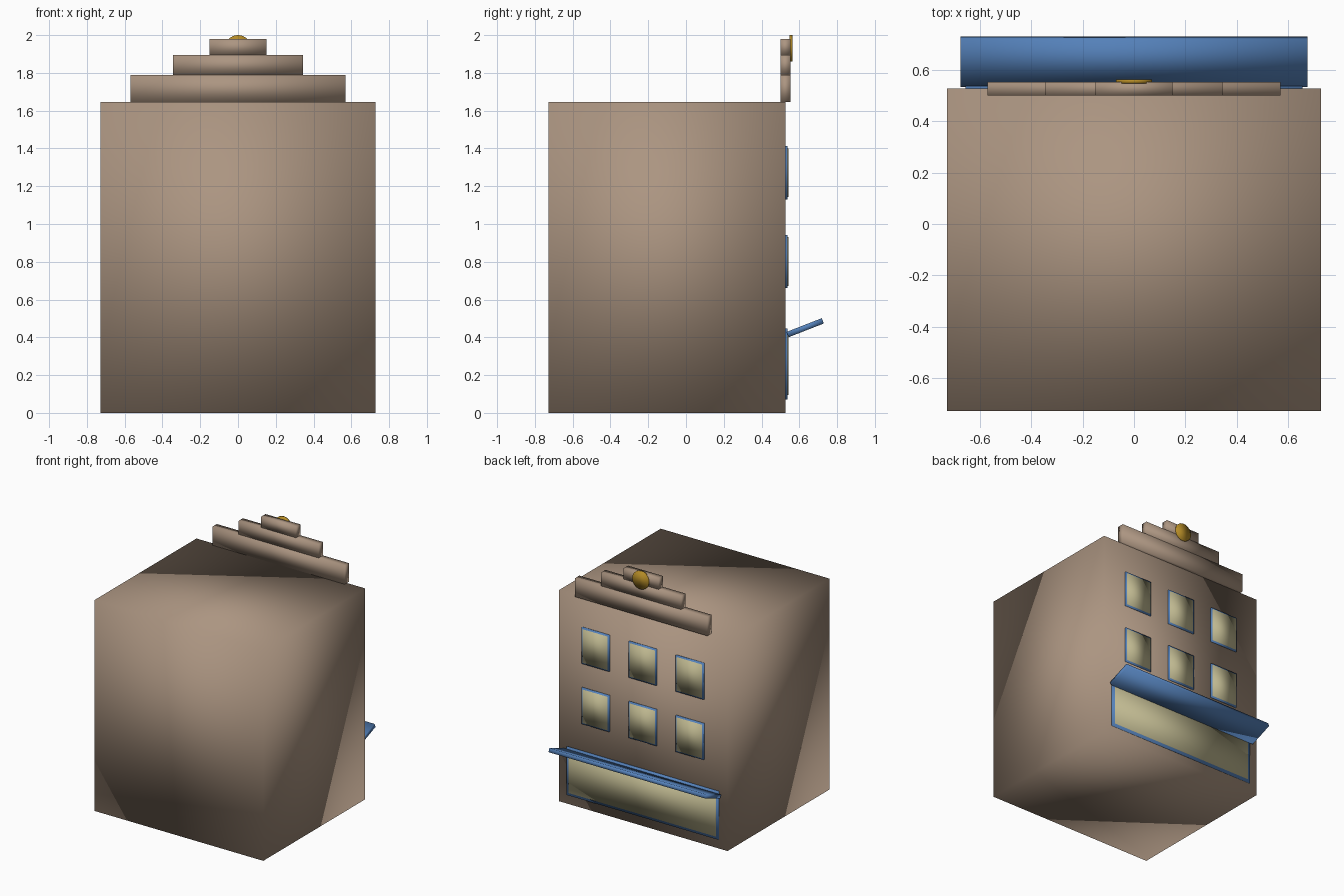
import bpy
from math import radians

if "Cube" in bpy.data.objects:
    bpy.data.objects.remove(bpy.data.objects["Cube"])


def material(name, r, g, b):
    m = bpy.data.materials.new(name)
    m.diffuse_color = (r, g, b, 1)
    m.use_nodes = True
    m.node_tree.nodes["Principled BSDF"].inputs["Base Color"].default_value = m.diffuse_color
    return m


TAN = material("tan_stone", 0.41, 0.30, 0.22)
BLUE = material("blue_paint", 0.09, 0.22, 0.49)
CREAM = material("cream_glass", 0.52, 0.48, 0.28)
GOLD = material("gold", 0.46, 0.26, 0.02)


def finish(name, mat):
    ob = bpy.context.object
    ob.name = name
    ob.data.materials.append(mat)
    bpy.ops.object.transform_apply(location=False, rotation=True, scale=True)
    bpy.ops.object.shade_smooth()  # soft gradients across whole blocks
    return ob


def box(name, x, y, z, mat):
    """Box from (min, max) ranges on each axis."""
    bpy.ops.mesh.primitive_cube_add(size=1, location=[(a + b) / 2 for a, b in (x, y, z)])
    bpy.context.object.scale = [b - a for a, b in (x, y, z)]
    return finish(name, mat)


def window(name, cx, w, z0, z1, border):
    """Thin frame slab with a slightly proud pane."""
    h = w / 2
    box(name + "_frame", (cx - h, cx + h), (0.52, 0.537), (z0, z1), BLUE)
    h -= border
    box(name + "_glass", (cx - h, cx + h), (0.525, 0.542), (z0 + border, z1 - border), CREAM)


# Main building block
box("building_body", (-0.727, 0.727), (-0.727, 0.527), (0, 1.645), TAN)

# Stepped parapet
for i, (half, z0, z1) in enumerate([(0.57, 1.645, 1.79), (0.345, 1.79, 1.895), (0.15, 1.895, 1.98)]):
    box(f"parapet_step_{i + 1}", (-half, half), (0.50, 0.553), (z0, z1), TAN)

# Round gold emblem disc
bpy.ops.mesh.primitive_cylinder_add(vertices=32, radius=0.07, depth=0.016,
                                    location=(0, 0.555, 1.93), rotation=(radians(90), 0, 0))
finish("parapet_disc", GOLD)

# Two rows of three windows
for row, z in enumerate((0.66, 1.13)):
    for col, x in enumerate((-0.407, 0, 0.407)):
        window(f"window_{row + 1}_{col + 1}", x, 0.24, z, z + 0.283, 0.012)

# Shop front
window("shop_window", 0, 1.31, 0.072, 0.447, 0.022)

# Awning tilted up and outward
bpy.ops.mesh.primitive_cube_add(size=1, location=(0, 0.631, 0.451), rotation=(radians(21.3), 0, 0))
bpy.context.object.scale = (1.35, 0.2, 0.03)
finish("awning", BLUE)
